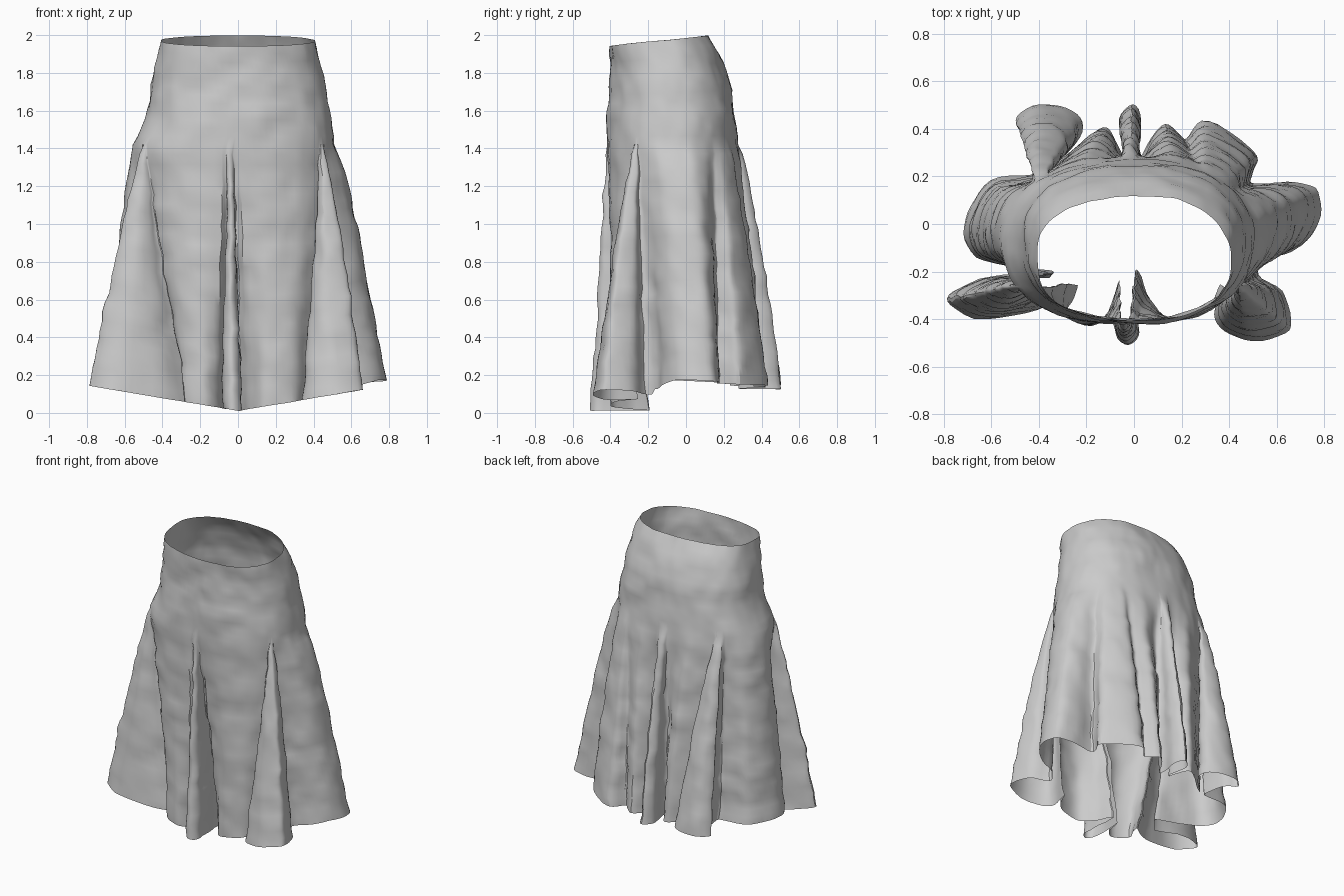
import bpy, bmesh, math
from mathutils import Vector, noise

if "Cube" in bpy.data.objects:
    bpy.data.objects.remove(bpy.data.objects["Cube"])

# Hem layout: each gore or fold = (start angle, end angle at the hip, hem points x, y).
# Angle 0 is the front centre, 90 is +x, 180 is the back.
RIGHT = [
    (-3, 0, [(-.06, -.24), (-.085, -.38), (-.075, -.47), (-.03, -.51),
             (.015, -.47), (.02, -.38), (.01, -.19)]),                      # front centre pleat
    (2, 54, [(.06, -.29), (.12, -.38), (.2, -.40), (.3, -.37), (.36, -.28)]),  # front gore
    (56, 62, [(.37, -.27), (.34, -.38), (.38, -.45), (.5, -.49),
              (.64, -.46), (.66, -.40), (.62, -.28), (.52, -.22)]),         # front side fold
    (65, 124, [(.55, -.15), (.66, -.11), (.75, -.05), (.78, .06),
               (.76, .15), (.64, .18), (.5, .17)]),                         # side gore
    (128, 150, [(.5, .22), (.52, .29), (.42, .38), (.29, .43), (.22, .36)]),  # back fold
    (155, 174, [(.19, .38), (.13, .42), (.07, .36), (.03, .28)]),           # back gore
]
LEFT = [
    (177, 182, [(.015, .33), (.03, .44), (-.01, .51), (-.06, .45), (-.04, .33)]),  # back centre pleat
    (185, 214, [(-.05, .29), (-.08, .37), (-.13, .41), (-.22, .35), (-.33, .25)]),  # back gore
    (218, 228, [(-.35, .24), (-.23, .37), (-.23, .45), (-.32, .5),
                (-.43, .5), (-.5, .43), (-.43, .37), (-.4, .22)]),          # back fold
    (233, 294, [(-.46, .2), (-.6, .18), (-.68, .08), (-.71, -.04),
                (-.66, -.14), (-.5, -.18), (-.35, -.2)]),                   # side gore
    (297, 303, [(-.38, -.22), (-.6, -.22), (-.76, -.28), (-.77, -.34),
                (-.62, -.4), (-.4, -.36), (-.25, -.25)]),                   # front side fold
    (305, 355, [(-.26, -.3), (-.28, -.38), (-.18, -.43), (-.11, -.37)]),    # front gore
]

# Fitted waist-to-hip body: height, half width, x offset, front y, back y
BODY = [(1.97, .41, 0, -.41, .115), (1.9, .43, 0, -.405, .165),
        (1.87, .433, 0, -.398, .18), (1.84, .442, 0, -.402, .195),
        (1.7, .465, 0, -.405, .24), (1.55, .495, 0, -.42, .26),
        (1.42, .53, -.02, -.42, .275)]
SUB, BODY_ROWS, FOLD_ROWS = 4, 12, 26


def lerp(a, b, t):
    return a + (b - a) * t


def hem_samples():
    """Smooth closed curve through the hem points, with the hip angle of each sample."""
    pts = []
    for a0, a1, row in RIGHT + LEFT:
        pts += [(lerp(a0, a1, i / (len(row) - 1)), Vector(p)) for i, p in enumerate(row)]
    out, n = [], len(pts)
    for i in range(n):
        p0, p1, p2, p3 = (pts[(i + k) % n][1] for k in (-1, 0, 1, 2))
        a, b = pts[i][0], pts[(i + 1) % n][0]
        b += 360 if b < a else 0
        for s in range(SUB):
            t = s / SUB
            p = 0.5 * (2 * p1 + (p2 - p0) * t + (2 * p0 - 5 * p1 + 4 * p2 - p3) * t * t
                       + (3 * p1 - p0 - 3 * p2 + p3) * t ** 3)
            out.append((lerp(a, b, t), p))
    return out


def from_front(deg):
    return abs((deg + 180) % 360 - 180)


def body_point(deg, z):
    for lo, hi in zip(BODY[1:], BODY):
        if z >= lo[0]:
            break
    t = min(1, max(0, (z - lo[0]) / (hi[0] - lo[0])))
    _, rx, cx, front, back = (lerp(p, q, t) for p, q in zip(lo, hi))
    s, c = math.sin(math.radians(deg)), math.cos(math.radians(deg))
    x = cx + rx * math.copysign(abs(s) ** .87, s)
    y = (front + back) / 2 - (back - front) / 2 * math.copysign(abs(c) ** .87, c)
    return Vector((x, y))


def hem_height(deg, hem):
    d = from_front(deg)
    if d < 64:
        return .01 + .17 * abs(hem.x)
    return lerp(.125, .175, min(1, (d - 64) / 20)) if d < 90 else lerp(.175, .125, (d - 90) / 90)


def fold_power(deg, base, hem):
    """Cloth swinging outward flares early, cloth tucked inward tucks late."""
    centre = Vector((0, -.1))
    out = (hem - centre).length - (base - centre).length
    t = min(1, max(0, .5 + out / .24))
    d = from_front(deg)
    if d < 12:
        return 1.1
    return lerp(1.45, .8, t) if d < 75 else lerp(1.0, .75, t)


def ripple(p):
    q = Vector((p.x * 5, p.y * 5, p.z * 9))
    v = Vector((noise.noise(q), noise.noise(q + Vector((7, 3, 1))), 0)) * .011
    q *= 2.6
    return v + Vector((noise.noise(q), noise.noise(q + Vector((2, 5, 9))), 0)) * .007


# Skirt: one open sheet lofted from the waist, over the hips, down into the folds
bm = bmesh.new()
rows = []
samples = hem_samples()
hip = BODY[-1][0]
for r in range(BODY_ROWS + FOLD_ROWS + 1):
    ring = []
    for deg, hem in samples:
        if r <= BODY_ROWS:
            f = r / BODY_ROWS
            z = lerp(1.97, hip, f)
            xy = body_point(deg, z)
            # waist edge dips at the front and rises at the back
            z -= .028 * math.cos(math.radians(deg)) * (1 - f)
        else:
            f = (r - BODY_ROWS) / FOLD_ROWS
            z = lerp(hip, hem_height(deg, hem), f)
            base = body_point(deg, hip)
            xy = base.lerp(hem, f ** fold_power(deg, base, hem))
        p = Vector((xy.x, xy.y, z))
        ring.append(bm.verts.new(p + ripple(p)))
    rows.append(ring)
n = len(samples)
for up, dn in zip(rows, rows[1:]):
    for i in range(n):
        j = (i + 1) % n
        bm.faces.new((up[i], dn[i], dn[j], up[j]))

mesh = bpy.data.meshes.new("skirt")
bm.to_mesh(mesh)
bm.free()
skirt = bpy.data.objects.new("skirt", mesh)
bpy.context.collection.objects.link(skirt)
bpy.context.view_layer.objects.active = skirt
skirt.select_set(True)
bpy.ops.object.shade_smooth_by_angle(angle=math.radians(30))
